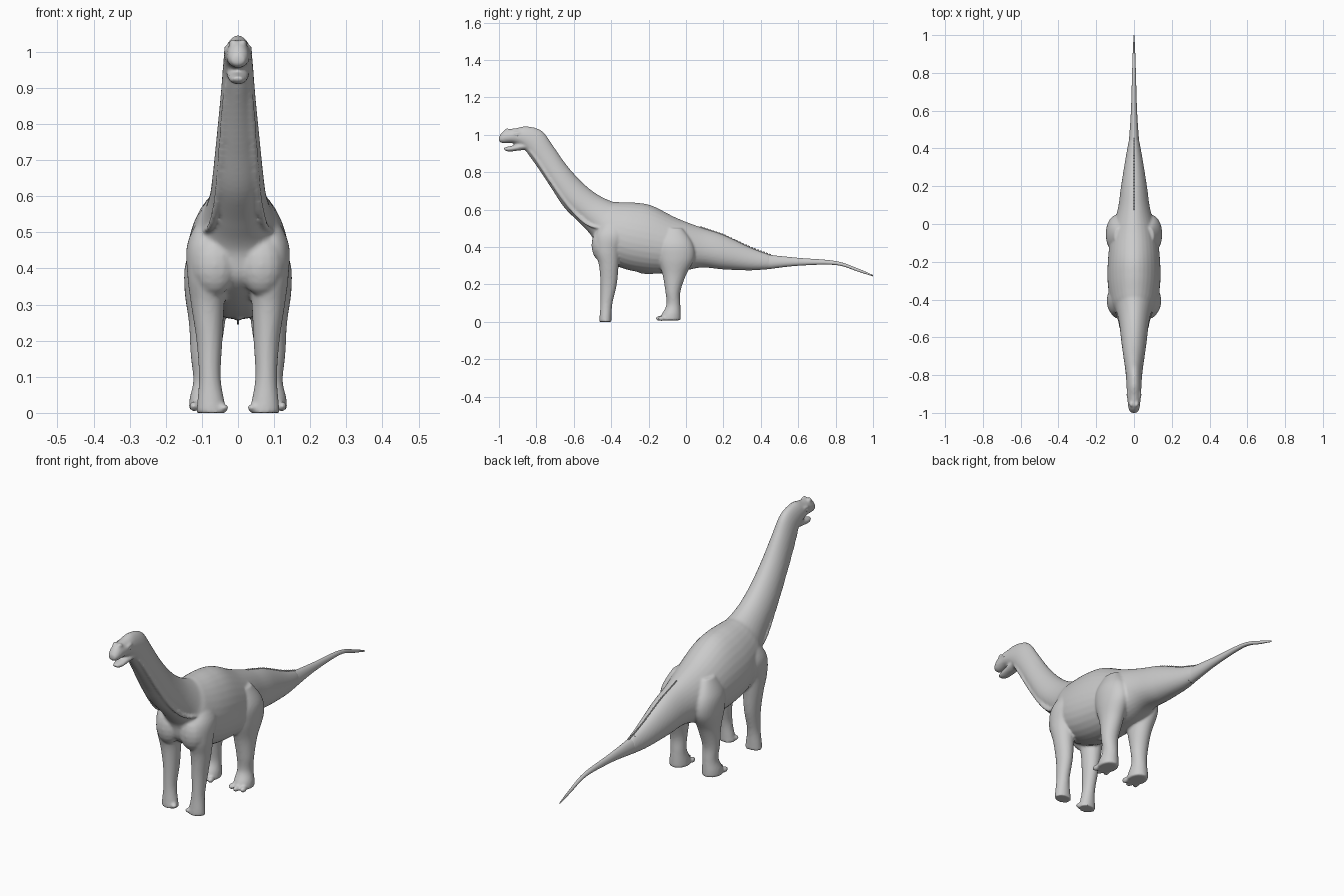
import bpy, bmesh, math
from mathutils import Vector, Matrix

cube = bpy.data.objects.get("Cube")
if cube:
    bpy.data.objects.remove(cube)

skin = bpy.data.materials.new("grey_skin")
skin.use_nodes = True
skin.diffuse_color = (0.6, 0.6, 0.6, 1)
skin.node_tree.nodes["Principled BSDF"].inputs["Base Color"].default_value = (0.6, 0.6, 0.6, 1)


def spline(rows, steps):
    """Smooth the list of rows with a Catmull-Rom curve."""
    out = []
    for i in range(len(rows) - 1):
        a, b, c, d = (rows[max(0, min(len(rows) - 1, i + k))] for k in (-1, 0, 1, 2))
        for s in range(steps):
            t = s / steps
            out.append([q + t / 2 * (r - p + t * (2 * p - 5 * q + 4 * r - w + t * (3 * (q - r) + w - p)))
                        for p, q, r, w in zip(a, b, c, d)])
    return out + [list(rows[-1])]


def loft(bm, rows, egg=0, sides=32, steps=6):
    """Each row: first point (y, z), opposite point (y, z), half width, x offset."""
    rings = []
    for y1, z1, y2, z2, half, x in spline(rows, steps):
        ring = []
        for k in range(sides):
            a = math.tau * k / sides
            s, c = math.sin(a), math.cos(a)
            f = (1 + s) / 2
            ring.append(bm.verts.new((x + half * c * (1 - egg * s), y2 + (y1 - y2) * f, z2 + (z1 - z2) * f)))
        rings.append(ring)
    for r, q in zip(rings, rings[1:]):
        for k in range(sides):
            n = (k + 1) % sides
            bm.faces.new((r[k], r[n], q[n], q[k]))
    bm.faces.new(rings[0][::-1])
    bm.faces.new(rings[-1])


def blob(bm, centre, size, pitch=0):
    m = Matrix.Translation(centre) @ Matrix.Rotation(pitch, 4, 'X') @ Matrix.Diagonal((*size, 1))
    bmesh.ops.create_uvsphere(bm, u_segments=16, v_segments=10, radius=1, matrix=m)


def finish(bm, name):
    bmesh.ops.recalc_face_normals(bm, faces=bm.faces)
    mesh = bpy.data.meshes.new(name)
    bm.to_mesh(mesh)
    bm.free()
    mesh.materials.append(skin)
    mesh.shade_smooth()
    obj = bpy.data.objects.new(name, mesh)
    bpy.context.collection.objects.link(obj)
    return obj


# Snout, neck, torso and tail as top and bottom outline points
spine = [
    (-1, .99, -1, .965, .016, 0),
    (-.97, 1.025, -.98, .955, .029, 0),
    (-.91, 1.035, -.92, .955, .036, 0),
    (-.85, 1.045, -.87, .93, .039, 0),
    (-.77, 1.02, -.84, .89, .042, 0),
    (-.71, .94, -.79, .82, .048, 0),
    (-.64, .84, -.72, .715, .058, 0),
    (-.56, .75, -.65, .61, .068, 0),
    (-.48, .685, -.56, .52, .078, 0),
    (-.4, .645, -.5, .45, .095, 0),
    (-.36, .64, -.47, .36, .12, 0),
    (-.27, .637, -.35, .29, .138, 0),
    (-.18, .62, -.2, .26, .137, 0),
    (-.05, .555, -.05, .265, .12, 0),
    (.08, .505, .08, .29, .085, 0),
    (.2, .465, .2, .28, .068, 0),
    (.35, .395, .35, .275, .044, 0),
    (.45, .358, .45, .283, .026, 0)]
tail = spine[-1:] + [
    (.6, .342, .6, .3, .016, 0),
    (.8, .325, .8, .304, .01, 0),
    (.92, .285, .92, .268, .006, 0),
    (1, .25, 1, .243, .002, 0)]

# Limbs as (height, front, back, half width, x)
hind = [(.5, -.11, -.02, .025, .08), (.42, -.15, .035, .052, .092), (.34, -.15, .045, .058, .09),
        (.25, -.125, 0, .05, .086), (.16, -.11, -.03, .041, .09), (.09, -.105, -.03, .036, .088),
        (.04, -.13, -.028, .044, .09), (.008, -.14, -.028, .046, .09)]
fore = [(.56, -.42, -.36, .025, .07), (.47, -.48, -.32, .05, .09), (.38, -.485, -.35, .054, .086),
        (.3, -.465, -.36, .046, .084), (.2, -.457, -.37, .036, .079), (.1, -.457, -.393, .03, .078),
        (.03, -.462, -.398, .038, .075), (0, -.464, -.398, .042, .073)]
# Skin fold along each side of the throat: (y, z, x, radius)
fold = [(-.84, .92, .03, .005), (-.79, .855, .036, .009), (-.7, .72, .045, .01), (-.61, .6, .056, .01),
        (-.53, .525, .072, .01), (-.47, .505, .09, .008), (-.43, .51, .1, .004)]

bm = bmesh.new()
loft(bm, spine, egg=.13)
# Lower jaw, left open
loft(bm, [(-.975, .932, -.97, .916, .014, 0), (-.95, .937, -.945, .91, .024, 0),
          (-.9, .95, -.9, .915, .03, 0), (-.84, .97, -.85, .92, .033, 0)])
for side in (-1, 1):
    for limb in (hind, fore):
        loft(bm, [(f, z, b, z, w, side * x) for z, f, b, w, x in limb])
    loft(bm, [(y + r * .7, z + r * .7, y - r * .7, z - r * .7, r, side * x) for y, z, x, r in fold], sides=12)
    # Breast muscle, brow and nostril mound
    blob(bm, (side * .065, -.455, .41), (.062, .05, .085))
    blob(bm, (side * .031, -.905, 1.008), (.009, .024, .009), .2)
    blob(bm, (side * .014, -.95, 1.022), (.011, .02, .011), -.4)
    # Toes on the hind foot and thumb claw on the fore foot
    for dx in (-.032, 0, .032):
        blob(bm, (side * (.09 + dx), -.142 + abs(dx) * .35, .018), (.013, .021, .014))
    blob(bm, (side * .038, -.45, .014), (.013, .014, .01))
# Keel under the belly
blob(bm, (0, -.2, .268), (.012, .06, .014))

# Fuse everything into one continuous skin
body = finish(bm, "body")
remesh = body.modifiers.new("fuse", 'REMESH')
remesh.mode = 'VOXEL'
remesh.voxel_size = .006
remesh.use_smooth_shade = True
relax = body.modifiers.new("relax", 'SMOOTH')
relax.factor = .5
relax.iterations = 6

# Thin end of the tail
bm = bmesh.new()
loft(bm, [(.42, .369, .42, .279, .03, 0)] + tail, egg=.13)
finish(bm, "tail_tip")

# Eyes
bm = bmesh.new()
for side in (-1, 1):
    blob(bm, (side * .034, -.905, .998), (.005, .009, .007))
finish(bm, "eyes")

# Low row of scales along the tail ridge
bm = bmesh.new()
for i in range(24):
    y = .08 + i * .016
    z = next(a[1] + (b[1] - a[1]) * (y - a[0]) / (b[0] - a[0])
             for a, b in zip(spine + tail[1:], spine[1:] + tail[1:]) if a[0] <= y < b[0])
    blob(bm, (0, y, z), (.003, .008, .005), -.3)
finish(bm, "tail_scales")
